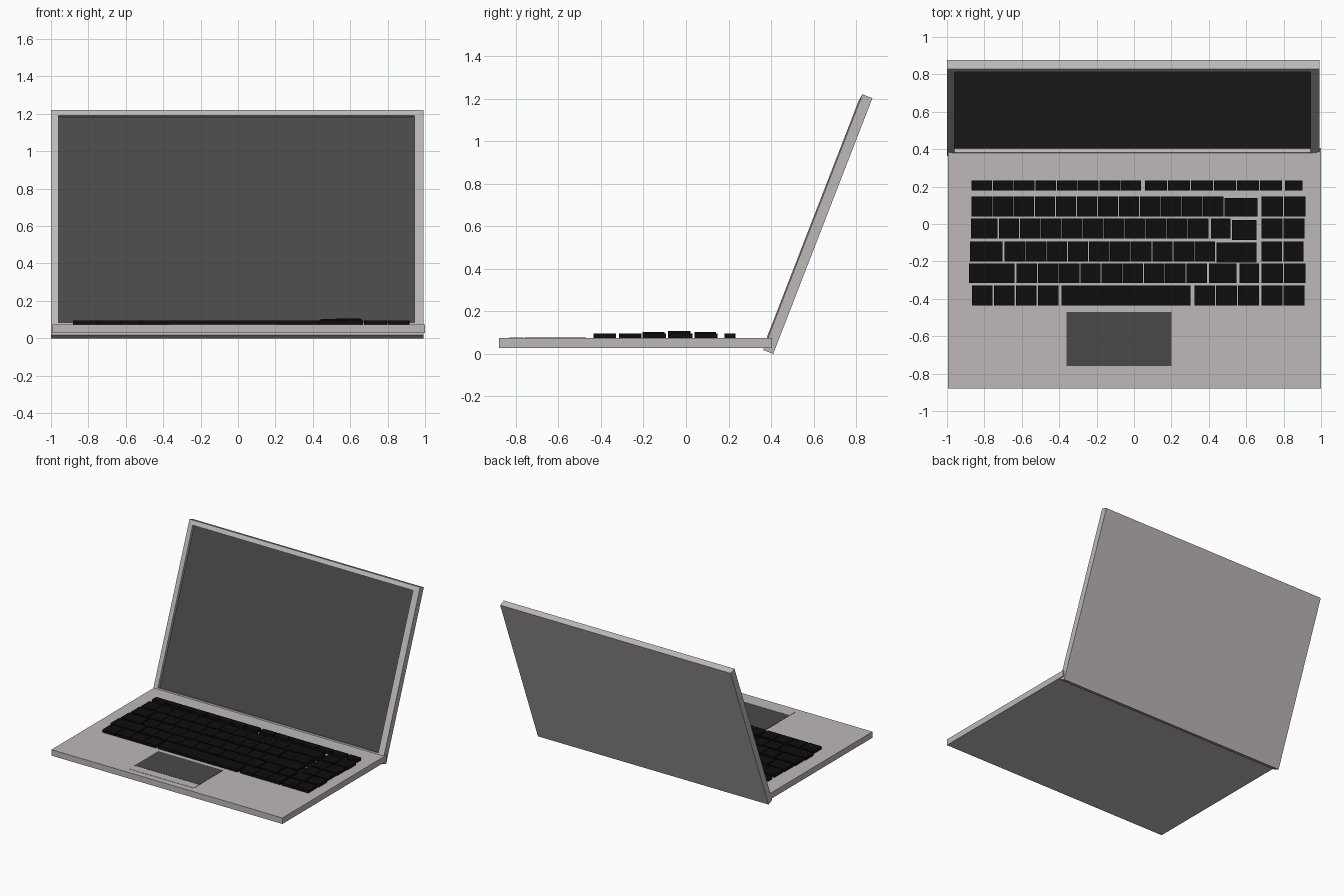
import bpy, bmesh, math
from mathutils import Matrix

if "Cube" in bpy.data.objects:
    bpy.data.objects.remove(bpy.data.objects["Cube"])


def material(name, color):
    m = bpy.data.materials.new(name)
    m.diffuse_color = (*color, 1)
    m.use_nodes = True
    m.node_tree.nodes["Principled BSDF"].inputs["Base Color"].default_value = m.diffuse_color
    return m


body = material("warm grey casing", (0.51, 0.48, 0.475))
dark = material("charcoal glass", (0.066, 0.066, 0.066))
black = material("black keys", (0.004, 0.004, 0.004))


def add_box(bm, x0, x1, y0, y1, z0, z1):
    mat = Matrix.Translation(((x0 + x1) / 2, (y0 + y1) / 2, (z0 + z1) / 2)) \
        @ Matrix.Diagonal((x1 - x0, y1 - y0, z1 - z0, 1))
    bmesh.ops.create_cube(bm, size=1, matrix=mat)


def finish(bm, name, *mats):
    me = bpy.data.meshes.new(name)
    bm.normal_update()
    bm.to_mesh(me)
    bm.free()
    for m in mats:
        me.materials.append(m)
    ob = bpy.data.objects.new(name, me)
    bpy.context.collection.objects.link(ob)
    return ob


def box(name, mat, *dims):
    bm = bmesh.new()
    add_box(bm, *dims)
    return finish(bm, name, mat)


# Base, touchpad and its button
box("base", body, -0.995, 1.0, -0.88, 0.405, 0.028, 0.075)
box("touchpad", dark, -0.36, 0.2, -0.76, -0.47, 0.07, 0.077)
box("touchpad_button", body, -0.36, 0.2, -0.832, -0.763, 0.07, 0.077)

# Lid: front face inset to a raised bezel lip, then sunk to form the screen
bm = bmesh.new()
add_box(bm, -1.0, 0.992, -0.05, 0, 0, 1.29)
bm.normal_update()
front = next(f for f in bm.faces if f.normal.y < -0.9)
bmesh.ops.inset_region(bm, faces=[front], thickness=0.04)
for v in front.verts:
    v.co.x = -0.96 if v.co.x < 0 else 0.943
    v.co.z = 0.07 if v.co.z < 0.6 else 1.255
    v.co.y = -0.056
bmesh.ops.inset_region(bm, faces=[front], thickness=0.0005)
for v in front.verts:
    v.co.y = -0.034
front.material_index = 1
lid = finish(bm, "lid", body, dark)
lid.location = (0, 0.41, 0)
lid.rotation_euler.x = math.radians(-21.2)

# Keyboard rows: y range, then runs of equal keys (left, right, count)
rows = {
    "function_keys": (0.18, 0.232, [(-.87, .04, 8), (.055, .795, 6), (.805, .905, 1)]),
    "number_keys": (0.04, 0.147, [(-.87, .48, 12), (.68, .92, 2)]),
    "upper_letter_keys": (-0.078, 0.03, [(-.875, -.727, 1), (-.724, .4, 10), (.41, .52, 1), (.68, .915, 2)]),
    "home_letter_keys": (-0.2, -0.094, [(-.88, -.7, 1), (-.695, .435, 10), (.68, .91, 2)]),
    "lower_letter_keys": (-0.315, -0.21, [(-.885, -.635, 1), (-.63, .392, 9), (.398, .55, 1),
                                          (.56, .67, 1), (.68, .92, 2)]),
    "bottom_keys": (-0.436, -0.33, [(-.87, -.4, 4), (-.39, .305, 1), (.32, .67, 3), (.68, .915, 2)]),
}
for name, (y0, y1, runs) in rows.items():
    bm = bmesh.new()
    for left, right, count in runs:
        step = (right - left) / count
        gap = 0.004 if step < 0.115 and count > 7 else 0.006
        for i in range(count):
            x = left + i * step
            add_box(bm, x + gap / 2, x + step - gap / 2, y0, y1, 0.07, 0.096)
    finish(bm, name, black)

# Taller backspace and enter keys
box("backspace_key", black, 0.485, 0.66, 0.04, 0.14, 0.07, 0.102)
box("enter_key_upper", black, 0.525, 0.655, -0.085, 0.022, 0.07, 0.107)
box("enter_key_lower", black, 0.44, 0.655, -0.205, -0.1, 0.07, 0.102)
